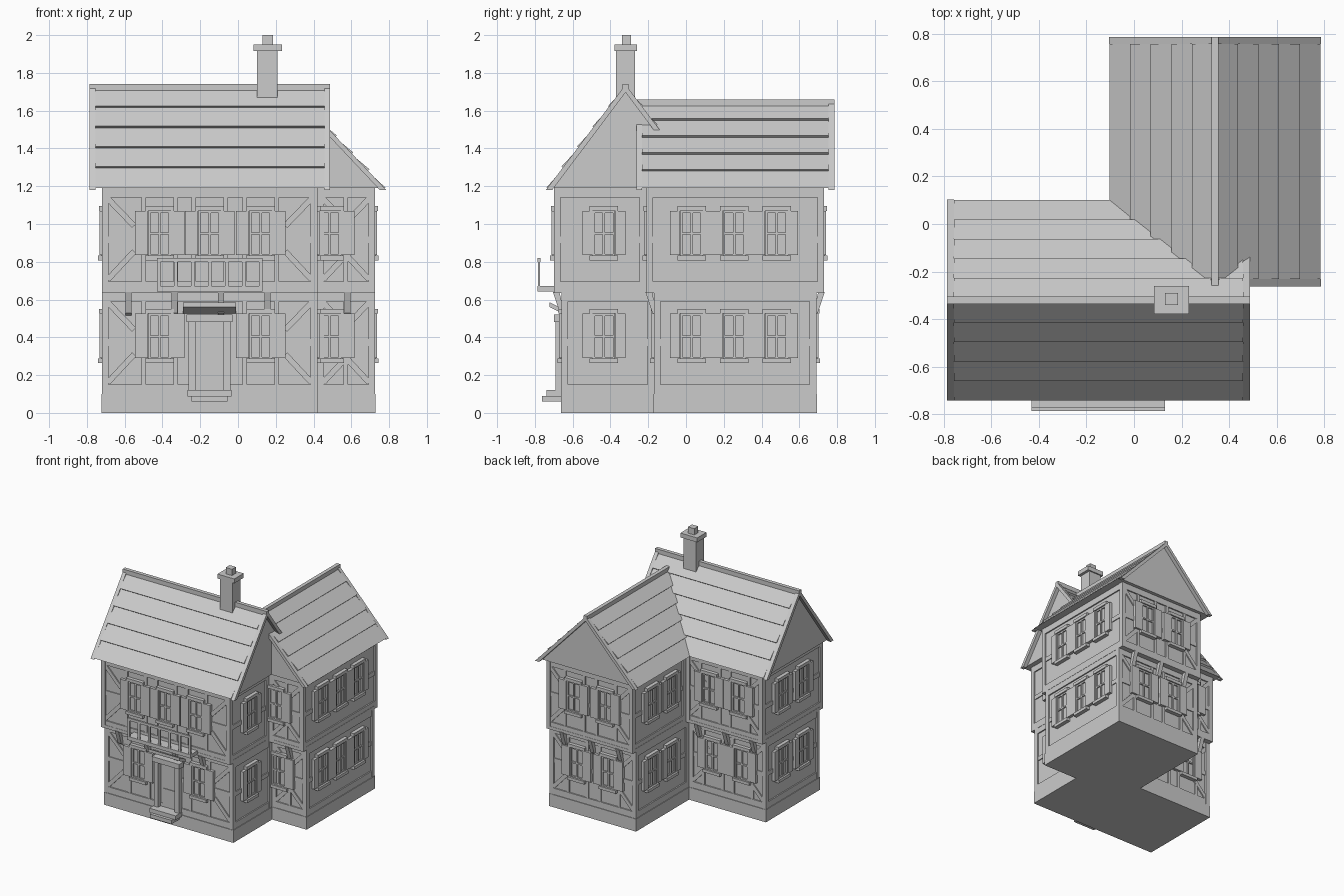
import bpy, bmesh, math
from mathutils import Matrix, Vector

if "Cube" in bpy.data.objects:
    bpy.data.objects.remove(bpy.data.objects["Cube"])

grey = bpy.data.materials.new("plain_grey")
grey.diffuse_color = (0.6, 0.6, 0.6, 1)
grey.use_nodes = True
grey.node_tree.nodes["Principled BSDF"].inputs["Base Color"].default_value = grey.diffuse_color
parts = {}

# facing angles: local u runs along the wall, d points outward, z is up
FRONT, RIGHT, BACK, LEFT = 0, 90, 180, -90


def prism(name, ang, pts, d0, d1):
    """Extrude a (u, z) outline between two outward distances."""
    bm = parts.setdefault(name, bmesh.new())
    rot = Matrix.Rotation(math.radians(ang), 3, 'Z')
    a = [bm.verts.new(rot @ Vector((u, -d0, z))) for u, z in pts]
    b = [bm.verts.new(rot @ Vector((u, -d1, z))) for u, z in pts]
    bm.faces.new(a)
    bm.faces.new(b[::-1])
    n = len(pts)
    for i in range(n):
        j = (i + 1) % n
        bm.faces.new((a[j], a[i], b[i], b[j]))


def box(name, ang, u0, u1, d0, d1, z0, z1):
    prism(name, ang, [(u0, z0), (u1, z0), (u1, z1), (u0, z1)], d0, d1)


def beam(name, ang, p, q, w, d0, d1):
    p, q = Vector(p), Vector(q)
    t = (q - p).normalized() * w / 2
    s = Vector((-t.y, t.x))
    prism(name, ang, [p - s, q - s, q + s, p + s], d0, d1)


def window(ang, u, d, z, sw):
    """Two by four pane window with shutters, sill and lintel; z is its bottom."""
    w, h = 0.06, 0.24
    box("window_panes", ang, u - w, u + w, d - 0.03, d - 0.005, z, z + h)
    for c in (-w + 0.006, 0, w - 0.006):
        box("window_frames", ang, u + c - 0.006, u + c + 0.006, d - 0.02, d + 0.006, z, z + h)
    for c in (0.006, h / 2, h - 0.006):
        box("window_frames", ang, u - w, u + w, d - 0.02, d + 0.005, z + c - 0.006, z + c + 0.006)
    for s in (-1, 1):
        a, b = sorted((u + s * w, u + s * (w + sw)))
        box("shutters", ang, a + 0.001, b - 0.001, d - 0.02, d + 0.012, z + 0.005, z + h)
    box("window_sills", ang, u - 0.075, u + 0.075, d - 0.02, d + 0.02, z - 0.022, z + 0.002)
    box("window_lintels", ang, u - 0.075, u + 0.075, d - 0.02, d + 0.016, z + h, z + h + 0.025)


def storey(ang, u0, u1, d, z0, z1, wins, sw, braces):
    """Timber framing and windows of one storey of one wall."""
    t = "timber_frame"
    for a in (u0, u1 - 0.035):
        box(t, ang, a, a + 0.035, d - 0.03, d, z0, z1)
    for a in (z0, z1 - 0.05):
        box(t, ang, u0 + .03, u1 - .03, d - 0.03, d - 0.002, a, a + 0.05)
    mid = z0 + 0.255
    box(t, ang, u0 + .03, u1 - .03, d - 0.03, d - 0.005, mid, mid + 0.035)
    wz = z0 + 0.185
    for u in wins:
        window(ang, u, d, wz, sw)
        if braces:
            for s in (-0.085, 0.085):
                box(t, ang, u + s - .012, u + s + .012, d - 0.03, d - 0.004, z0 + .04, z1 - .04)
    if braces:
        for e, s in ((u0, 1), (u1, -1)):
            beam(t, ang, (e + s * .03, z1 - .055), (e + s * .17, z1 - .20), .03, d - .03, d - .003)
            beam(t, ang, (e + s * .03, z0 + .06), (e + s * .17, z0 + .21), .03, d - .03, d - .003)


def facade(ang, low, up, dl, du, wins, sw, braces, lower_wins=None, brackets=()):
    storey(ang, *low, dl, 0.10, 0.64, wins if lower_wins is None else lower_wins, sw, braces)
    storey(ang, *up, du, 0.645, 1.19, wins, sw, braces)
    # jetty brackets: slanted struts seen side-on
    for u in brackets:
        bm = parts.setdefault("jetty_brackets", bmesh.new())
        rot = Matrix.Rotation(math.radians(ang), 3, 'Z')
        prof = [(dl - .02, .51), (dl + .008, .53), (du + .005, .64), (du - .03, .64)]
        rings = [[bm.verts.new(rot @ Vector((u + s, -d, z))) for d, z in prof] for s in (-.016, .016)]
        bm.faces.new(rings[0])
        bm.faces.new(rings[1][::-1])
        for i in range(4):
            j = (i + 1) % 4
            bm.faces.new((rings[0][j], rings[0][i], rings[1][i], rings[1][j]))


# wall cores: (x0, x1, lower y0, lower y1) for the main house and the side wing
for x0, x1, y0, y1 in ((-.72, .42, -.66, .02), (-.04, .725, -.17, .69)):
    box("plinth", FRONT, x0 - .003, x1 + .003, -y1 - .003, -y0 + .003, 0, .10)
    box("lower_walls", FRONT, x0 + .012, x1 - .012, -y1 + .012, -y0 - .012, .10, .645)
    box("upper_walls", FRONT, x0 + .012, x1 - .012, -y1 - .028, -y0 + .028, .645, 1.19)
    box("jetty_floor", FRONT, x0, x1, -y1 - .04, -y0 + .04, .635, .66)

# every outside wall
facade(FRONT, (-.72, .42), (-.72, .42), .66, .70, (-.415, -.15, .12), .072, True,
       (-.415, .12), (-.58, -.335, -.09, .155))
facade(FRONT, (.42, .725), (.42, .725), .17, .21, (.485,), .072, True, None, (.58,))
facade(RIGHT, (-.66, -.17), (-.70, -.21), .42, .42, (-.435,), .055, False)
facade(RIGHT, (-.17, .69), (-.21, .73), .725, .725, (.03, .255, .48), .055, False)
facade(BACK, (-.725, .04), (-.725, .04), .69, .73, (-.48, -.20), .07, True, None,
       (-.59, -.34, -.095))
facade(BACK, (.04, .72), (.04, .72), .02, .06, (.25, .51), .07, True, None, (.13, .38, .62))
facade(LEFT, (-.02, .66), (-.06, .70), .72, .72, (.19, .45), .055, False)
facade(LEFT, (-.69, -.02), (-.73, -.06), .04, .04, (-.49, -.25), .055, False)


def roof(name, ang, c, w, h, d0, d1, rows=5):
    """Stepped gable roof with bargeboards and a ridge cap."""
    z0 = 1.19
    n = Vector((h - z0, w)).normalized() * 0.014
    side = []
    for i in range(rows):
        a, b = i / rows, (i + 1) / rows
        side.append((w * (1 - a) + n.x, z0 + (h - z0) * a + (n.y if i else 0)))
        side.append((w * (1 - b), z0 + (h - z0) * b))
    left = [(c - u, z) for u, z in side[:-1]]
    prism(name, ang, [(c + u, z) for u, z in side] + left[::-1], d0 + .03, d1 - .03)
    k = (h - z0) / w
    o, i = w + .012, w - .012
    chevron = [(c - o, z0 - .01), (c, z0 + k * o), (c + o, z0 - .01),
               (c + i - .01, z0 - .01), (c, z0 + k * i - .01), (c - i + .01, z0 - .01)]
    for a in (d0, d1 - .03):
        prism("bargeboards", ang, chevron, a, a + .03)
    box("ridge_caps", ang, c - .015, c + .015, d0, d1, h - .015, h + .02)


roof("main_roof", RIGHT, -.32, .41, 1.722, -.785, .487)
roof("wing_roof", FRONT, .34, .433, 1.638, -.785, .262)

# chimney
box("chimney_stack", FRONT, .10, .21, .27, .37, 1.45, 1.93)
box("chimney_cap", FRONT, .083, .232, .26, .378, 1.915, 1.95)
box("chimney_pot", FRONT, .13, .185, .29, .34, 1.94, 2.0)

# door, surround, canopy and steps
box("door", FRONT, -.226, -.076, .64, .655, .10, .48)
for z0, z1 in ((.13, .27), (.30, .46)):
    box("door_panels", FRONT, -.205, -.097, .65, .66, z0, z1)
for x in (-.262, -.078):
    box("door_posts", FRONT, x, x + .038, .64, .69, .10, .48)
box("door_lintel", FRONT, -.272, -.03, .64, .70, .48, .52)
prism("door_canopy", RIGHT, [(-.65, .525), (-.722, .56), (-.722, .585), (-.65, .55)], -.29, -.01)
box("upper_step", FRONT, -.267, -.035, .65, .738, .088, .122)
box("lower_step", FRONT, -.247, -.055, .65, .762, .06, .09)

# balcony with balusters and handrail
box("balcony_floor", FRONT, -.43, .13, .65, .785, .643, .672)
box("balcony_rail", FRONT, -.43, .13, .770, .785, .80, .82)
for i in range(7):
    x = -.42 + i * .09
    box("balcony_balusters", FRONT, x - .010, x + .010, .772, .783, .67, .805)

# turn the collected parts into objects
for name, bm in parts.items():
    bmesh.ops.recalc_face_normals(bm, faces=bm.faces)
    mesh = bpy.data.meshes.new(name)
    bm.to_mesh(mesh)
    bm.free()
    mesh.materials.append(grey)
    bpy.context.collection.objects.link(bpy.data.objects.new(name, mesh))
